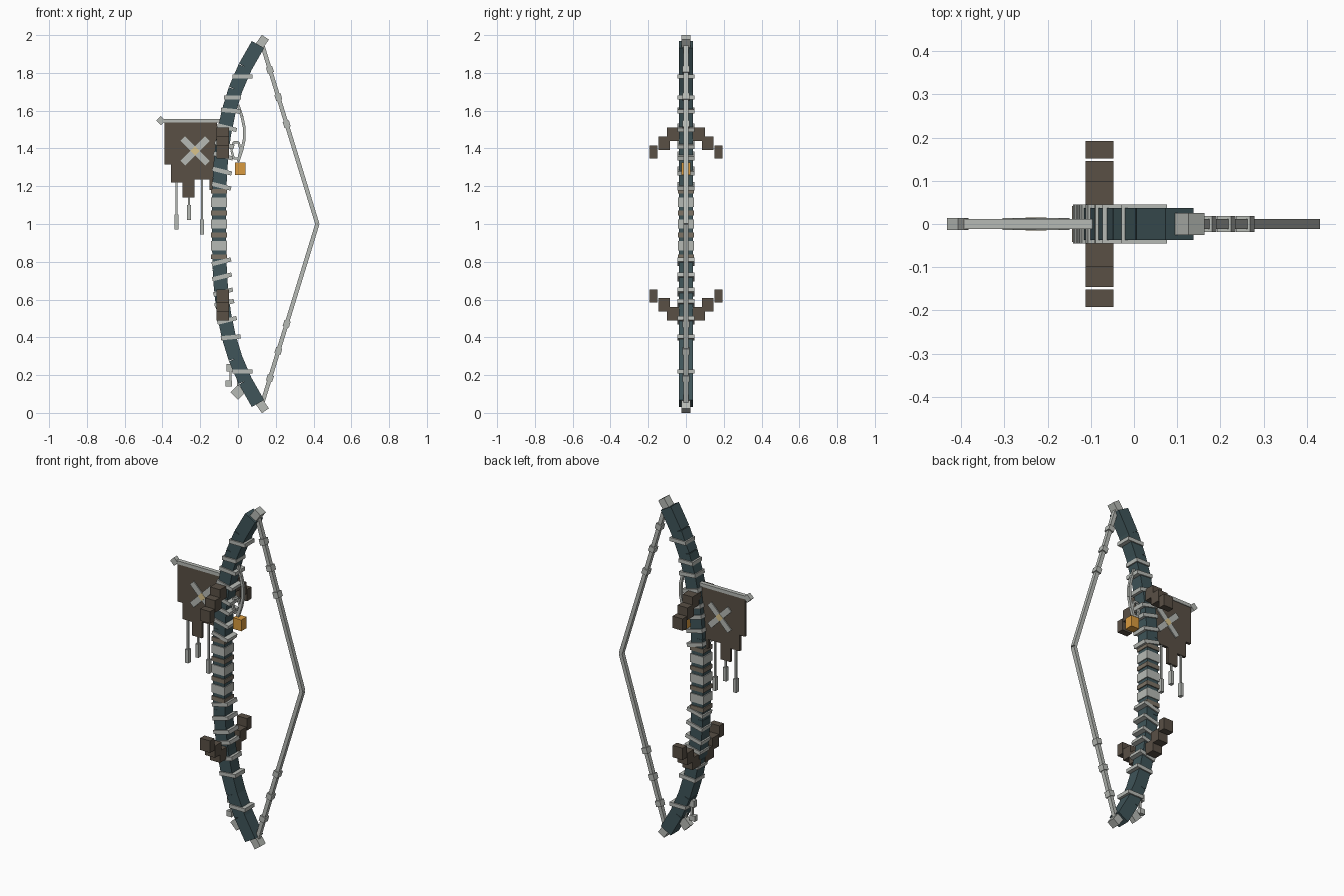
import bpy
import bmesh
from math import cos, sin, pi, radians
from mathutils import Matrix, Vector

default_cube = bpy.data.objects.get("Cube")
if default_cube:
    bpy.data.objects.remove(default_cube)


def material(name, red, green, blue):
    result = bpy.data.materials.new(name)
    result.use_nodes = True
    colour = (red, green, blue, 1)
    result.diffuse_color = colour
    result.node_tree.nodes["Principled BSDF"].inputs["Base Color"].default_value = colour
    return result


teal = material("dark_teal", 0.05, 0.09, 0.1)
grey = material("bone_grey", 0.47, 0.49, 0.46)
brown = material("dark_brown", 0.1, 0.08, 0.06)
tan = material("dull_tan", 0.2, 0.17, 0.13)
gold = material("gold", 0.7, 0.33, 0.05)
pale = material("pale_gold", 0.7, 0.55, 0.26)


def finish(name, mesh_builder, mat):
    """Turn a bmesh into a named object with one material."""
    bmesh.ops.recalc_face_normals(mesh_builder, faces=mesh_builder.faces)
    mesh = bpy.data.meshes.new(name)
    mesh_builder.to_mesh(mesh)
    mesh_builder.free()
    mesh.materials.append(mat)
    part = bpy.data.objects.new(name, mesh)
    bpy.context.collection.objects.link(part)
    return part


def box(name, mat, x, z, width, height, depth, tilt=0, y=0):
    """Box with a tilt in degrees, counter-clockwise from the front."""
    builder = bmesh.new()
    bmesh.ops.create_cube(builder, size=1, matrix=Matrix.Diagonal((width, depth, height, 1)))
    part = finish(name, builder, mat)
    part.location = (x, y, z)
    part.rotation_euler.y = -radians(tilt)
    return part


def bar(name, mat, start, end, width, depth):
    """Square bar between two points of the x-z plane."""
    along = end - start
    middle = (start + end) / 2
    part = box(name, mat, middle.x, middle.y, along.length, width, depth)
    part.rotation_euler.y = along.angle_signed(Vector((1, 0)))  * -1
    return part


def chain(name, mat, points, width, depth):
    for start, end in zip(points, points[1:]):
        bar(name, mat, start, end, width, depth)


def limb_x(rise):
    """Bend of the bow at a distance above or below the grip."""
    return 0.24 * rise ** 3 - 0.1


# Parts repeated above and below the grip
for side, sign in (("upper", 1), ("lower", -1)):
    rises = [0.95 * step / 8 for step in range(9)]
    path = [Vector((limb_x(rise), 1 + sign * rise)) for rise in rises]
    chain(side + "_limb", teal, path, 0.075, 0.075)

    # Tip and beaded string
    tip = Vector((0.125, 1 + sign * 0.96))
    nock = Vector((0.42, 1))
    box(side + "_tip", grey, tip.x, tip.y, 0.07, 0.045, 0.05, sign * 55)
    bar(side + "_string", grey, tip, nock, 0.022, 0.024)
    for step in range(1, 4):
        bead = tip.lerp(nock, 0.15 * step)
        half = (nock - tip).normalized() * 0.017
        bar(side + "_string_bead", grey, bead - half, bead + half, 0.034, 0.038)

    # Horns stepping outward and back toward the grip
    for hand in (-1, 1):
        for step in range(3):
            box(side + "_horn_step", brown, -0.08, 1 + sign * (0.475 - 0.047 * step),
                0.065, 0.07, 0.08 - 0.02 * step, y=hand * (0.06 + 0.056 * step))

    # Slanted rings, flatter toward the tips
    for rise in (0.2, 0.28, 0.36, 0.42, 0.51, 0.6, 0.78):
        slant = 14 if rise < 0.55 else 5 if rise < 0.7 else 0
        box(side + "_limb_ring", grey, limb_x(rise) + 0.01, 1 + sign * rise,
            0.105, 0.022, 0.09, -sign * slant)
box("extra_ring", grey, limb_x(0.67), 1.67, 0.09, 0.022, 0.09)

# Alternating grip bands
for step in range(-3, 4):
    wide = step % 2 == 0
    box("grip_band", grey if wide else tan, -0.1, 1 + 0.058 * step,
        0.086, 0.05 if wide else 0.025, 0.084)

# Banner rod with a turned finial
box("banner_rod", grey, -0.235, 1.547, 0.35, 0.02, 0.024)
box("rod_finial", grey, -0.408, 1.547, 0.035, 0.035, 0.028, 45)

# Banner cloth with a stepped lower edge
edges = (-0.39, -0.355, -0.295, -0.23, -0.15, -0.11)
hems = (1.315, 1.22, 1.14, 1.235, 1.18)
outline = [(edges[-1], 1.54), (edges[0], 1.54)]
for left, right, hem in zip(edges, edges[1:], hems):
    outline += [(left, hem), (right, hem)]
thickness = 0.016
cloth = bmesh.new()
front = cloth.faces.new([cloth.verts.new((x, -thickness / 2, z)) for x, z in outline])
extruded = bmesh.ops.extrude_face_region(cloth, geom=[front], use_keep_orig=True)
back = [item for item in extruded["geom"] if isinstance(item, bmesh.types.BMVert)]
bmesh.ops.translate(cloth, verts=back, vec=(0, thickness, 0))
finish("banner", cloth, brown)

# Crossed emblem on both faces of the cloth
for face in (-1, 1):
    for tilt in (45, -45):
        box("banner_cross", grey, -0.227, 1.387, 0.185, 0.034, 0.008, tilt, face * 0.01)
    box("cross_centre", pale, -0.227, 1.387, 0.034, 0.034, 0.009, 45, face * 0.011)

# Weighted tassels
for x, hem, weight in ((-0.326, 1.23, 1.01), (-0.26, 1.15, 1.06), (-0.19, 1.24, 0.985)):
    bar("tassel_cord", grey, Vector((x, hem)), Vector((x, weight)), 0.01, 0.01)
    box("tassel_weight", grey, x, weight, 0.02, 0.08, 0.024)

# Bowed cord, small loop and gold charm
bow = [Vector((0.035 * sin(pi * step / 5), 1.63 - 0.06 * step)) for step in range(6)]
chain("charm_cord", grey, bow, 0.015, 0.016)
turns = [step * pi / 3 for step in range(7)]
loop = [Vector((0.025 * cos(turn) - 0.01, 0.05 * sin(turn) + 1.39)) for turn in turns]
chain("charm_loop", grey, loop, 0.012, 0.014)
box("gold_charm", gold, 0.012, 1.293, 0.054, 0.066, 0.05)

# Small charms under the lower limb
box("lower_cord", grey, 0, 0.16, 0.01, 0.1, 0.012)
box("lower_diamond", grey, 0, 0.11, 0.056, 0.056, 0.03, 45)
box("hook_link", grey, -0.02, 0.25, 0.05, 0.012, 0.014)
box("hook_cord", grey, -0.04, 0.2, 0.012, 0.08, 0.014)
box("hook_bead", grey, -0.045, 0.24, 0.034, 0.04, 0.026)
box("hook_end", grey, -0.05, 0.155, 0.034, 0.032, 0.026)
